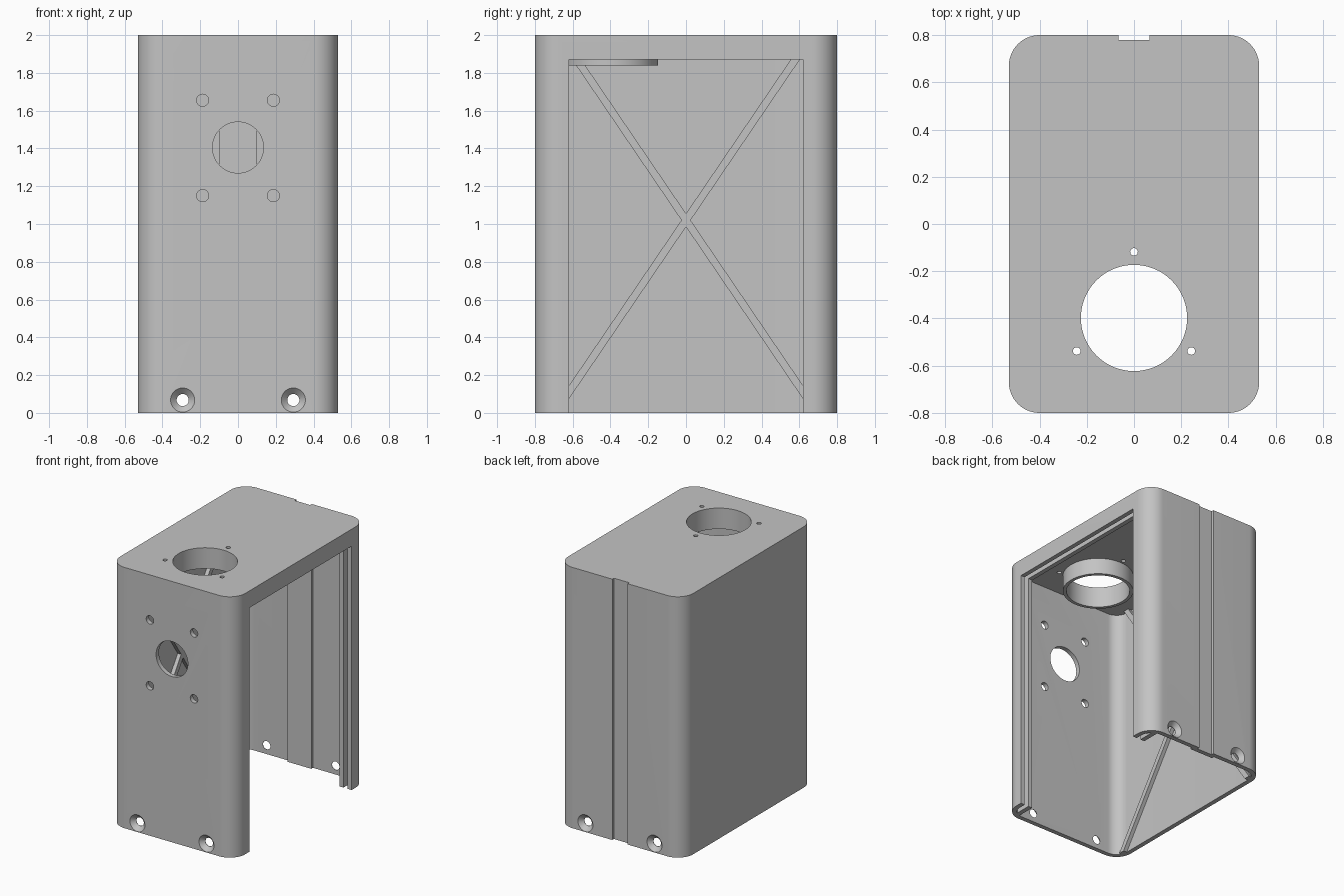
import bpy, bmesh, math
from mathutils import Matrix, Vector

if "Cube" in bpy.data.objects:
    bpy.data.objects.remove(bpy.data.objects["Cube"])

grey = bpy.data.materials.new("plain grey")
grey.use_nodes = True
grey.diffuse_color = (0.55, 0.55, 0.55, 1)
grey.node_tree.nodes["Principled BSDF"].inputs["Base Color"].default_value = (0.55, 0.55, 0.55, 1)

HX, HY, H, R, T = 0.53, 0.80, 2.0, 0.13, 0.035   # half sizes, height, corner, wall


def finish(name, bm):
    bmesh.ops.recalc_face_normals(bm, faces=bm.faces)
    mesh = bpy.data.meshes.new(name)
    bm.to_mesh(mesh)
    bm.free()
    mesh.materials.append(grey)
    ob = bpy.data.objects.new(name, mesh)
    bpy.context.collection.objects.link(ob)
    return ob


def prism(name, points, offset):
    """Extrude a closed loop of 3D points along an offset."""
    bm = bmesh.new()
    face = bm.faces.new([bm.verts.new(p) for p in points])
    side = bmesh.ops.extrude_face_region(bm, geom=[face], use_keep_orig=True)["geom"]
    verts = [g for g in side if isinstance(g, bmesh.types.BMVert)]
    bmesh.ops.translate(bm, verts=verts, vec=offset)
    return finish(name, bm)


def rounded_block(name, hx, hy, r, z0, z1, steps=14):
    pts = []
    for q, (sx, sy) in enumerate([(1, 1), (-1, 1), (-1, -1), (1, -1)]):
        for i in range(steps + 1):
            a = (q + i / steps) * math.pi / 2
            pts.append((sx * (hx - r) + r * math.cos(a), sy * (hy - r) + r * math.sin(a), z0))
    return prism(name, pts, (0, 0, z1 - z0))


def box(name, x, y, z):
    pts = [(x[0], y[0], z[0]), (x[1], y[0], z[0]), (x[1], y[1], z[0]), (x[0], y[1], z[0])]
    return prism(name, pts, (0, 0, z[1] - z[0]))


def cone(name, start, end, r1, r2, sides=32):
    start, end = Vector(start), Vector(end)
    axis = end - start
    bm = bmesh.new()
    bmesh.ops.create_cone(bm, cap_ends=True, segments=sides, radius1=r1, radius2=r2, depth=axis.length,
                          matrix=Matrix.Translation((start + end) / 2) @ axis.to_track_quat('Z', 'Y').to_matrix().to_4x4())
    return finish(name, bm)


def combine(ob, tool, operation='DIFFERENCE'):
    """Apply a boolean and remove the tool object."""
    mod = ob.modifiers.new("boolean", 'BOOLEAN')
    mod.operation, mod.solver, mod.object = operation, 'EXACT', tool
    bpy.context.view_layer.update()
    result = bpy.data.meshes.new_from_object(ob.evaluated_get(bpy.context.evaluated_depsgraph_get()))
    ob.modifiers.clear()
    ob.data = result
    bpy.data.objects.remove(tool)


# Hollow housing, open at the bottom
housing = rounded_block("housing", HX, HY, R, 0, H)
combine(housing, rounded_block("cavity", HX - T, HY - T, R - T, -0.1, H - T))

# Inner rail frame that forms the slot for a sliding side panel
combine(housing, box("rail_frame", (0.425, 0.46), (-0.772, 0.772), (0, 1.98)), 'UNION')
combine(housing, box("side_opening", (0.38, 0.6), (-0.62, 0.62), (-0.1, 1.87)))

# Channel down the back, with its thickened inside
combine(housing, box("channel_backing", (-0.1, 0.1), (0.745, 0.775), (0, 1.98)), 'UNION')
combine(housing, box("channel", (-0.065, 0.065), (0.78, 0.9), (-0.1, 2.1)))

# Front opening with four mounting holes
combine(housing, cone("front_hole", (0, -0.9, 1.405), (0, -0.7, 1.405), 0.135, 0.135, 64))
for x in (-0.187, 0.187):
    for z in (1.15, 1.655):
        combine(housing, cone("mount_hole", (x, -0.9, z), (x, -0.7, z), 0.032, 0.032))

# Countersunk screw holes along the bottom, front and back
for x in (-0.293, 0.293):
    combine(housing, cone("screw_hole", (x, -0.9, 0.068), (x, 0.9, 0.068), 0.032, 0.032))
    for s in (-1, 1):
        combine(housing, cone("countersink", (x, s * 0.804, 0.068), (x, s * 0.768, 0.068), 0.068, 0.032))

# Round top opening with three small holes around it
CY = -0.398
combine(housing, cone("top_hole", (0, CY, 1.9), (0, CY, 2.1), 0.225, 0.225, 64))
for k in range(3):
    a = math.pi / 2 + k * math.tau / 3
    x, y = 0.28 * math.cos(a), CY + 0.28 * math.sin(a)
    combine(housing, cone("top_screw_hole", (x, y, 1.9), (x, y, 2.1), 0.016, 0.016, 24))

# Collar hanging below the top opening
collar = cone("top_collar", (0, CY, 1.84), (0, CY, H - T), 0.25, 0.25, 64)
combine(collar, cone("collar_bore", (0, CY, 1.7), (0, CY, 2.1), 0.225, 0.225, 64))

# Crossed stiffening ribs on the closed side wall
ribs = []
slope, mid, half = 1.47, 1.02, 0.024
for s, name in ((1, "rib_rising"), (-1, "rib_falling")):
    y0, y1 = s * (0 - mid) / slope, s * (H - T - mid) / slope
    pts = [(-0.51, y0 - half, 0), (-0.51, y0 + half, 0), (-0.51, y1 + half, H - T), (-0.51, y1 - half, H - T)]
    ribs.append(prism(name, pts, (0.045, 0, 0)))
combine(ribs[0], ribs[1], 'UNION')
ribs[0].name = "cross_ribs"

# Smooth curved walls, sharp edges
bpy.ops.object.select_all(action='DESELECT')
for ob in (housing, collar, ribs[0]):
    ob.select_set(True)
bpy.context.view_layer.objects.active = housing
bpy.ops.object.shade_smooth_by_angle(angle=math.radians(30))
